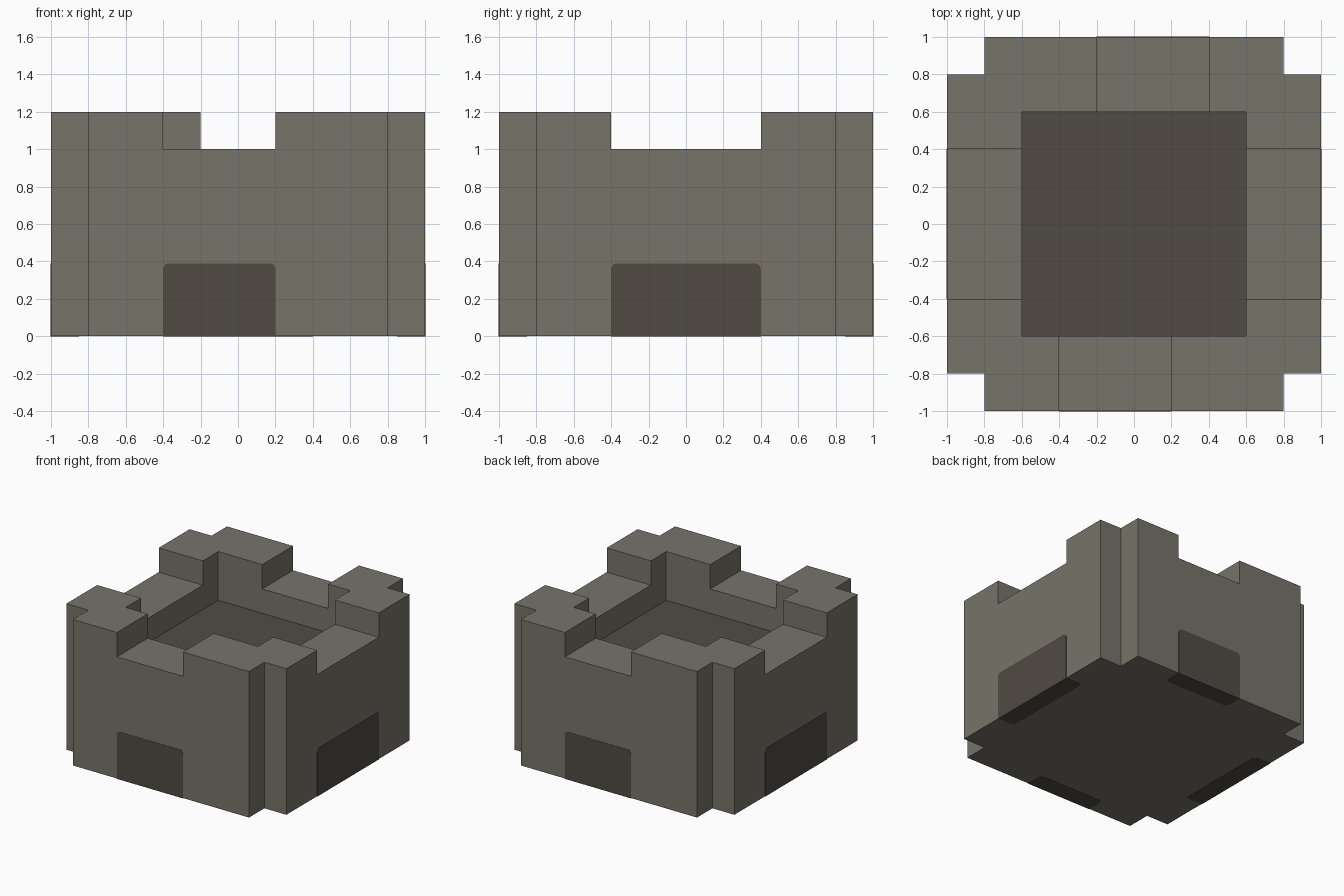
import bpy, bmesh
from mathutils import Vector

if "Cube" in bpy.data.objects:
    bpy.data.objects.remove(bpy.data.objects["Cube"])


def material(name, color):
    m = bpy.data.materials.new(name)
    m.diffuse_color = (*color, 1)
    m.use_nodes = True
    m.node_tree.nodes["Principled BSDF"].inputs["Base Color"].default_value = m.diffuse_color
    return m


stone = material("grey stone", (0.184, 0.174, 0.144))
dark = material("dark brown", (0.082, 0.071, 0.057))


def make_object(name, bm, *mats):
    mesh = bpy.data.meshes.new(name)
    bm.to_mesh(mesh)
    bm.free()
    for m in mats:
        mesh.materials.append(m)
    ob = bpy.data.objects.new(name, mesh)
    bpy.context.collection.objects.link(ob)
    return ob


def box(lo, hi):
    bm = bmesh.new()
    bmesh.ops.create_cube(bm, size=1)
    lo, hi = Vector(lo), Vector(hi)
    bmesh.ops.scale(bm, vec=hi - lo, verts=bm.verts)
    bmesh.ops.translate(bm, vec=(lo + hi) / 2, verts=bm.verts)
    return bm


# Walls: square footprint with notched corners, raised to full height
bm = bmesh.new()
quarter = [(1, -0.8), (1, 0.8), (0.8, 0.8)]
outline = []
for _ in range(4):
    outline += quarter
    quarter = [(-y, x) for x, y in quarter]
base = bm.faces.new([bm.verts.new((x, y, 0)) for x, y in outline])
top = bmesh.ops.extrude_face_region(bm, geom=[base])["geom"]
bmesh.ops.translate(bm, vec=(0, 0, 1.2),
                    verts=[v for v in top if isinstance(v, bmesh.types.BMVert)])
bmesh.ops.recalc_face_normals(bm, faces=bm.faces)
walls = make_object("castle_walls", bm, stone, dark)

# Cut the courtyard and the gaps in the battlements
cuts = [((-0.6, -0.6, 0.8), (0.6, 0.6, 1.5)),
        ((-1.2, -0.4, 1), (1.2, 0.4, 1.5)),
        ((-0.4, -1.2, 1), (0.2, 0, 1.5)),
        ((-0.2, 0, 1), (0.4, 1.2, 1.5))]
for lo, hi in cuts:
    cutter = make_object("cutter", box(lo, hi))
    cutter.hide_render = True
    mod = walls.modifiers.new("cut", "BOOLEAN")
    mod.operation = "DIFFERENCE"
    mod.solver = "EXACT"
    mod.object = cutter
    bpy.context.view_layer.objects.active = walls
    bpy.ops.object.modifier_apply(modifier=mod.name)
    bpy.data.objects.remove(cutter)

# Courtyard floor is dark
for p in walls.data.polygons:
    p.material_index = int(p.normal.z > 0.9 and abs(p.center.z - 0.8) < 0.01)

# Doorways: blocks with rounded upper and inner edges, almost flush with the walls
E, D = 0.002, 0.85
doors = {"front_door": ((-0.4, -1 - E, -E), (0.2, -D, 0.39)),
         "back_door": ((-0.2, D, -E), (0.4, 1 + E, 0.39)),
         "right_door": ((D, -0.4, -E), (1 + E, 0.4, 0.39)),
         "left_door": ((-1 - E, -0.4, -E), (-D, 0.4, 0.39))}
for name, (lo, hi) in doors.items():
    bm = box(lo, hi)
    axis = 1 if hi[0] - lo[0] > 0.5 else 0

    def rounded(e):
        a, b = (v.co for v in e.verts)
        mid = (a + b) / 2
        along_depth = abs(a[axis] - b[axis]) > 0.1
        upright = abs(a.z - b.z) > 0.1
        return (along_depth and mid.z > 0.3) or (upright and abs(mid[axis]) < 0.9)

    bmesh.ops.bevel(bm, geom=[e for e in bm.edges if rounded(e)], offset=0.03,
                    segments=3, profile=0.5, affect="EDGES")
    make_object(name, bm, dark)
